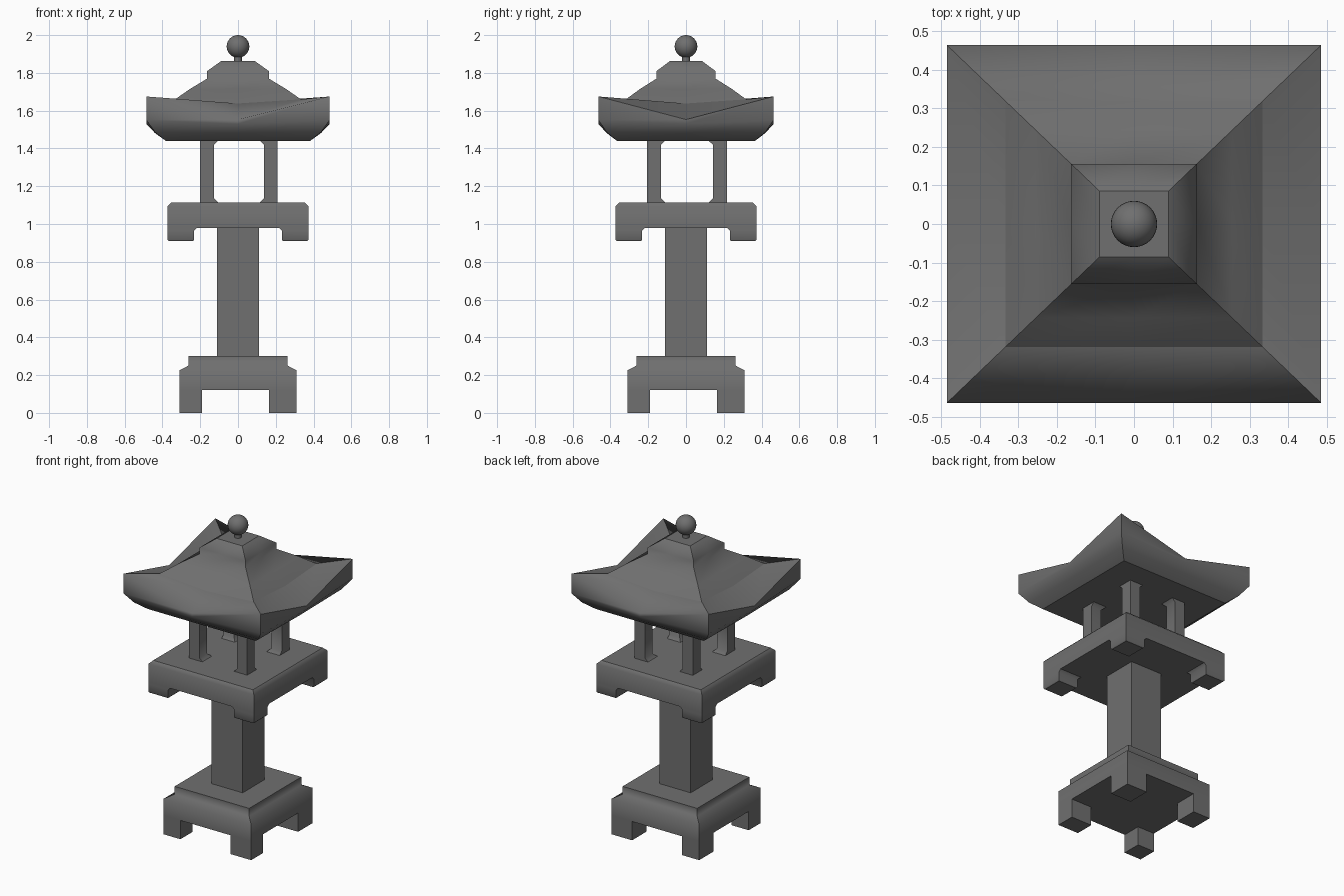
import bpy, bmesh, math

if "Cube" in bpy.data.objects:
    bpy.data.objects.remove(bpy.data.objects["Cube"])

stone = bpy.data.materials.new("dark_stone")
stone.diffuse_color = (0.16, 0.16, 0.16, 1)
stone.use_nodes = True
stone.node_tree.nodes["Principled BSDF"].inputs["Base Color"].default_value = stone.diffuse_color


def finish(bm, name, angle=72):
    bmesh.ops.recalc_face_normals(bm, faces=bm.faces)
    me = bpy.data.meshes.new(name)
    bm.to_mesh(me)
    bm.free()
    me.materials.append(stone)
    ob = bpy.data.objects.new(name, me)
    bpy.context.collection.objects.link(ob)
    bpy.ops.object.select_all(action='DESELECT')
    ob.select_set(True)
    bpy.context.view_layer.objects.active = ob
    bpy.ops.object.shade_smooth_by_angle(angle=math.radians(angle))
    return ob


def skin(bm, rings):
    """Join stacked rings with quads, cap the ends, keep corners and cap rims sharp."""
    vs = [[bm.verts.new(p) for p in r] for r in rings]
    n = len(vs[0])
    for a, b in zip(vs, vs[1:]):
        for i in range(n):
            j = (i + 1) % n
            bm.faces.new((a[i], a[j], b[j], b[i]))
        for i in range(0, n, n // 4):
            bm.edges.get((a[i], b[i])).smooth = False
    for cap in (vs[0][::-1], vs[-1]):
        for e in bm.faces.new(cap).edges:
            e.smooth = False


def square_loft(name, levels):
    """levels: (half width, z)"""
    bm = bmesh.new()
    skin(bm, [[(-h, -h, z), (h, -h, z), (h, h, z), (-h, h, z)] for h, z in levels])
    return finish(bm, name)


def corner_loft(name, levels, in_shift=0, out_shift=0, y_scale=1.0):
    """Four corner pieces. levels: (inner, outer, z)"""
    bm = bmesh.new()
    for sx in (-1, 1):
        for sy in (-1, 1):
            rings = []
            for i, o, z in levels:
                x0, x1 = sx * i + in_shift, sx * o + out_shift
                y0, y1 = sy * i * y_scale + in_shift, sy * o * y_scale + out_shift
                rings.append([(x0, y0, z), (x1, y0, z), (x1, y1, z), (x0, y1, z)])
            skin(bm, rings)
    return finish(bm, name)


def roof_loft(name, levels):
    """levels: (half width, corner z, edge middle z)"""
    dirs = [(-1, -1), (0, -1), (1, -1), (1, 0), (1, 1), (0, 1), (-1, 1), (-1, 0)]
    bm = bmesh.new()
    skin(bm, [[(h * dx, h * 0.956 * dy, zc if dx * dy else zm) for dx, dy in dirs]
              for h, zc, zm in levels])
    return finish(bm, name)


# Base with four feet
square_loft("base", [(0.31, 0.12), (0.31, 0.225), (0.263, 0.25), (0.263, 0.30)])
corner_loft("base_feet", [(0.177, 0.31, 0), (0.177, 0.31, 0.12)], in_shift=-0.013)

# Column
square_loft("column", [(0.11, 0.30), (0.11, 0.98)])

# Platform with hanging corner blocks
square_loft("platform", [(0.372, 0.98), (0.372, 1.095), (0.352, 1.115)])
corner_loft("platform_corners", [(0.238, 0.366, 0.91), (0.233, 0.372, 0.916),
                                 (0.233, 0.372, 0.965), (0.218, 0.372, 0.98)])

# Lamp chamber posts, flared inward at both ends
corner_loft("posts", [(0.112, 0.205, 1.115), (0.132, 0.205, 1.135),
                      (0.132, 0.205, 1.42), (0.112, 0.205, 1.44)],
            in_shift=0.005, out_shift=0.005, y_scale=1.035)

# Upturned eaves
roof_loft("eaves", [(0.382, 1.44, 1.44), (0.440, 1.487, 1.482), (0.485, 1.55, 1.53),
                    (0.485, 1.675, 1.553), (0.333, 1.660, 1.638)])

# Upper roof and cap
roof_loft("upper_roof", [(0.333, 1.660, 1.638), (0.254, 1.715, 1.715), (0.163, 1.77, 1.77),
                         (0.163, 1.81, 1.81), (0.09, 1.862, 1.862)])

# Finial neck and ball
bpy.ops.mesh.primitive_cylinder_add(vertices=16, radius=0.02, depth=0.06, location=(0, 0, 1.88))
neck = bpy.context.object
neck.name = "finial_neck"
neck.data.materials.append(stone)
bpy.ops.object.shade_smooth_by_angle()
bpy.ops.mesh.primitive_uv_sphere_add(segments=32, ring_count=16, radius=0.06, location=(0, 0, 1.94))
ball = bpy.context.object
ball.name = "finial_ball"
ball.data.materials.append(stone)
bpy.ops.object.shade_smooth()
